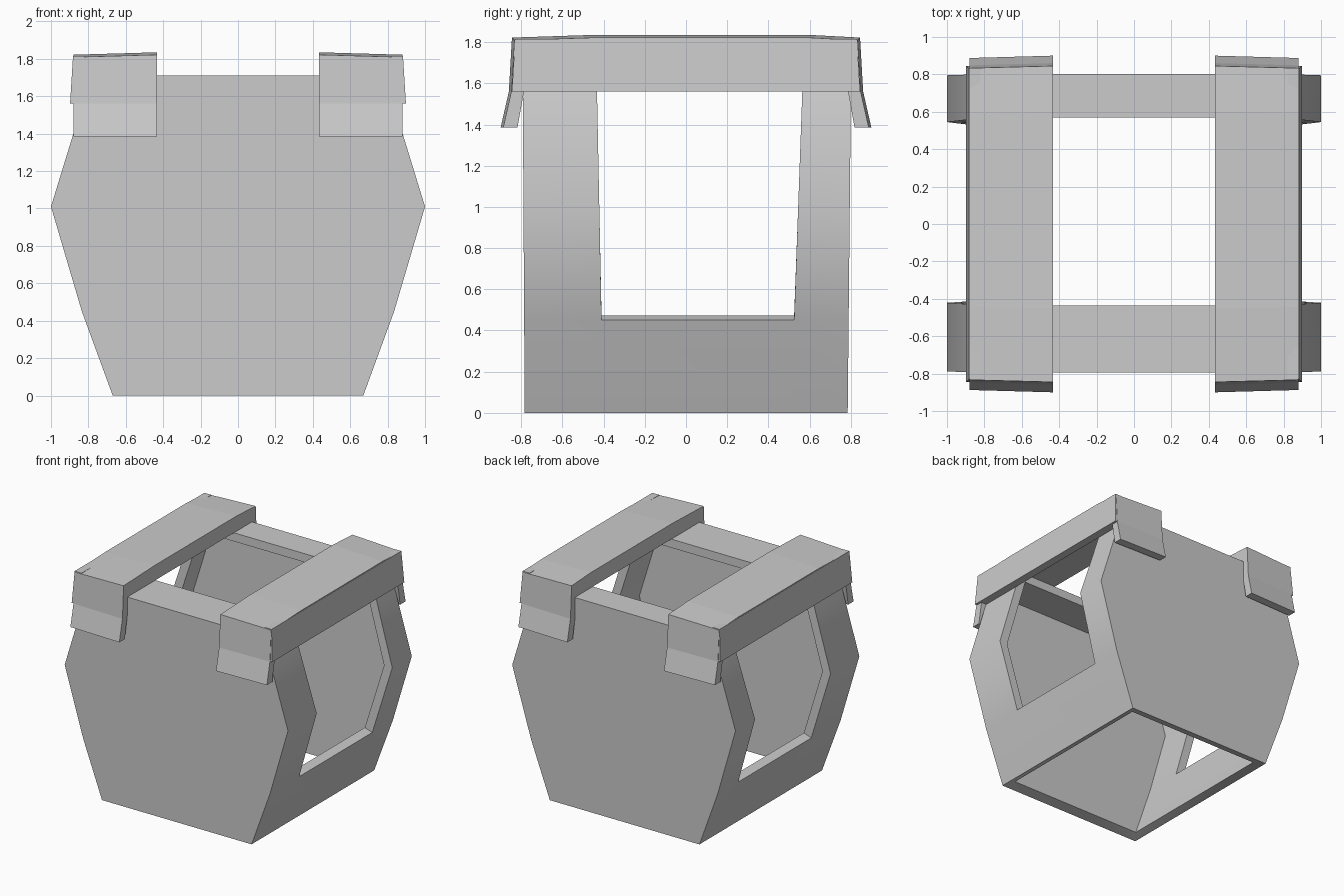
import bpy, bmesh, math

if "Cube" in bpy.data.objects:
    bpy.data.objects.remove(bpy.data.objects["Cube"])


def make_object(name, bm):
    mesh = bpy.data.meshes.new(name)
    bm.to_mesh(mesh)
    bm.free()
    obj = bpy.data.objects.new(name, mesh)
    bpy.context.collection.objects.link(obj)
    return obj


def loft(name, ring_a, ring_b):
    """Closed solid between two matching outlines, mirrored across x."""
    bm = bmesh.new()
    a = [bm.verts.new(p) for p in ring_a]
    b = [bm.verts.new(p) for p in ring_b]
    n = len(a)
    bm.faces.new(a)
    bm.faces.new(b[::-1])
    for i in range(n):
        j = (i + 1) % n
        bm.faces.new((a[i], b[i], b[j], a[j]))
    bmesh.ops.recalc_face_normals(bm, faces=bm.faces)
    obj = make_object(name, bm)
    obj.modifiers.new("mirror", 'MIRROR')
    return obj


# Body shell: two end plates joined by walls with a wrap-around opening
half = [(0.67, 0), (0.835, 0.45), (1.0, 1.01), (0.785, 1.71)]
outline = half + [(-x, z) for x, z in reversed(half)]
bm = bmesh.new()
front, cut_front, cut_back, back = [], [], [], []
for x, z in outline:
    front.append(bm.verts.new((x, -0.783 - 0.006 * z, z)))
    back.append(bm.verts.new((x, 0.785 + 0.01 * z, z)))
    if z > 0:
        t = (z - 0.45) / 1.26
        cut_front.append(bm.verts.new((x, -0.41 - 0.025 * t, z)))
        cut_back.append(bm.verts.new((x, 0.525 + 0.045 * t, z)))
    else:
        cut_front.append(None)
        cut_back.append(None)
plate = bm.faces.new(front)
bm.faces.new(back)
for i in range(7):
    j = i + 1
    if i in (0, 6):
        k = 1 if i == 0 else 6
        low = 0 if i == 0 else 7
        bm.faces.new((front[low], front[k], cut_front[k], cut_back[k],
                      back[k], back[low]))
    else:
        bm.faces.new((front[i], front[j], cut_front[j], cut_front[i]))
        bm.faces.new((back[i], back[j], cut_back[j], cut_back[i]))
bmesh.ops.recalc_face_normals(bm, faces=bm.faces)
plate.normal_update()
if plate.normal.y > 0:
    bmesh.ops.reverse_faces(bm, faces=bm.faces)
body = make_object("body_shell", bm)
wall = body.modifiers.new("wall", 'SOLIDIFY')
wall.thickness = 0.07
wall.offset = -1
wall.use_even_offset = True
bpy.context.view_layer.objects.active = body
body.select_set(True)
bpy.ops.object.modifier_apply(modifier="wall")
bpy.ops.object.shade_smooth_by_angle(angle=math.radians(38))

# Top beams with flared end flaps
side = [(-0.90, 1.385), (-0.86, 1.56), (-0.845, 1.822), (-0.45, 1.835),
        (0.60, 1.835), (0.845, 1.822), (0.86, 1.56), (0.90, 1.385),
        (0.83, 1.385), (0.798, 1.56), (0.795, 1.712),
        (-0.795, 1.712), (-0.798, 1.56), (-0.83, 1.385)]
loft("top_beam",
     [(0.433, y, z) for y, z in side],
     [(0.88, y * 0.986, z - (0.013 if z > 1.8 else 0)) for y, z in side])

# Outer skirts hanging from the beams
skirt = [(0.83, 1.56), (0.898, 1.56), (0.882, 1.815), (0.82, 1.815)]
loft("beam_skirt",
     [(x, -0.845 + 0.06 * (z - 1.56), z) for x, z in skirt],
     [(x, 0.845 - 0.06 * (z - 1.56), z) for x, z in skirt])
